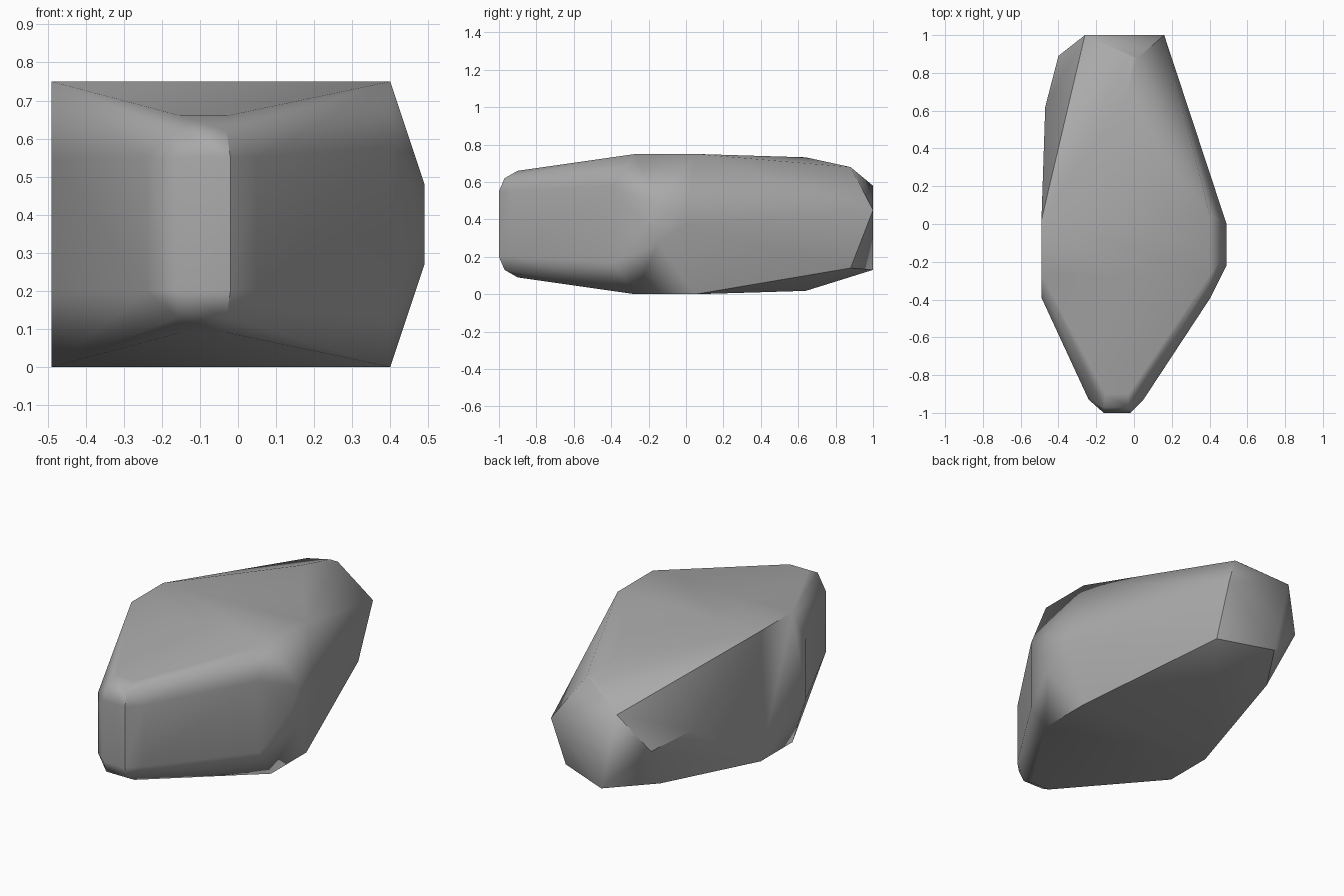
import bpy, bmesh, math

cube = bpy.data.objects.get("Cube")
if cube:
    bpy.data.objects.remove(cube, do_unlink=True)

HEIGHT = 0.75

# Stone colour
stone = bpy.data.materials.new("stone_grey")
stone.use_nodes = True
grey = (0.4, 0.4, 0.4, 1)
stone.diffuse_color = grey
stone.node_tree.nodes["Principled BSDF"].inputs["Base Color"].default_value = grey

# Corners that occur both above and below the middle: x, y, distance from the bottom or top
paired = [
    (-.49, -.27, 0), (-.49, .02, 0), (.40, -.27, 0), (.40, .05, 0),    # flat top and base
    (-.49, -.39, .20), (.405, -.39, .17), (.49, -.15, .27),            # flanks
    (-.16, -1, .20), (-.02, -1, .20), (-.24, -.93, .20), (.05, -.93, .20),
    (-.15, -.90, .09), (-.03, -.90, .09), (-.16, -.97, .13), (-.03, -.97, .13),  # blunt nose
    (-.05, .64, .018),                                                 # rear ridge
]
# Chipped, uneven rear end and side points
single = [
    (.49, -.22, .37), (.49, 0, .37), (-.47, .62, .40), (-.40, .89, .365),
    (-.34, .72, .10), (.02, .88, .68), (-.03, .88, .68),
    (.16, 1, .45), (-.26, 1, .58), (-.16, 1, .13), (.15, .88, .14),
]

# Wrap the corners in a faceted shell
bm = bmesh.new()
for x, y, z in paired:
    bm.verts.new((x, y, z))
    bm.verts.new((x, y, HEIGHT - z))
for p in single:
    bm.verts.new(p)
bmesh.ops.convex_hull(bm, input=bm.verts)
bmesh.ops.delete(bm, geom=[v for v in bm.verts if not v.link_faces], context="VERTS")
bmesh.ops.dissolve_limit(bm, angle_limit=math.radians(1), verts=bm.verts, edges=bm.edges)
bmesh.ops.recalc_face_normals(bm, faces=bm.faces)

mesh = bpy.data.meshes.new("boulder")
bm.to_mesh(mesh)
bm.free()
mesh.materials.append(stone)
boulder = bpy.data.objects.new("boulder", mesh)
bpy.context.collection.objects.link(boulder)

# Soft facets, with the hard chips kept sharp
bpy.context.view_layer.objects.active = boulder
boulder.select_set(True)
bpy.ops.object.shade_smooth_by_angle(angle=math.radians(40))
weighted = boulder.modifiers.new("soft_facets", "WEIGHTED_NORMAL")
weighted.keep_sharp = True
